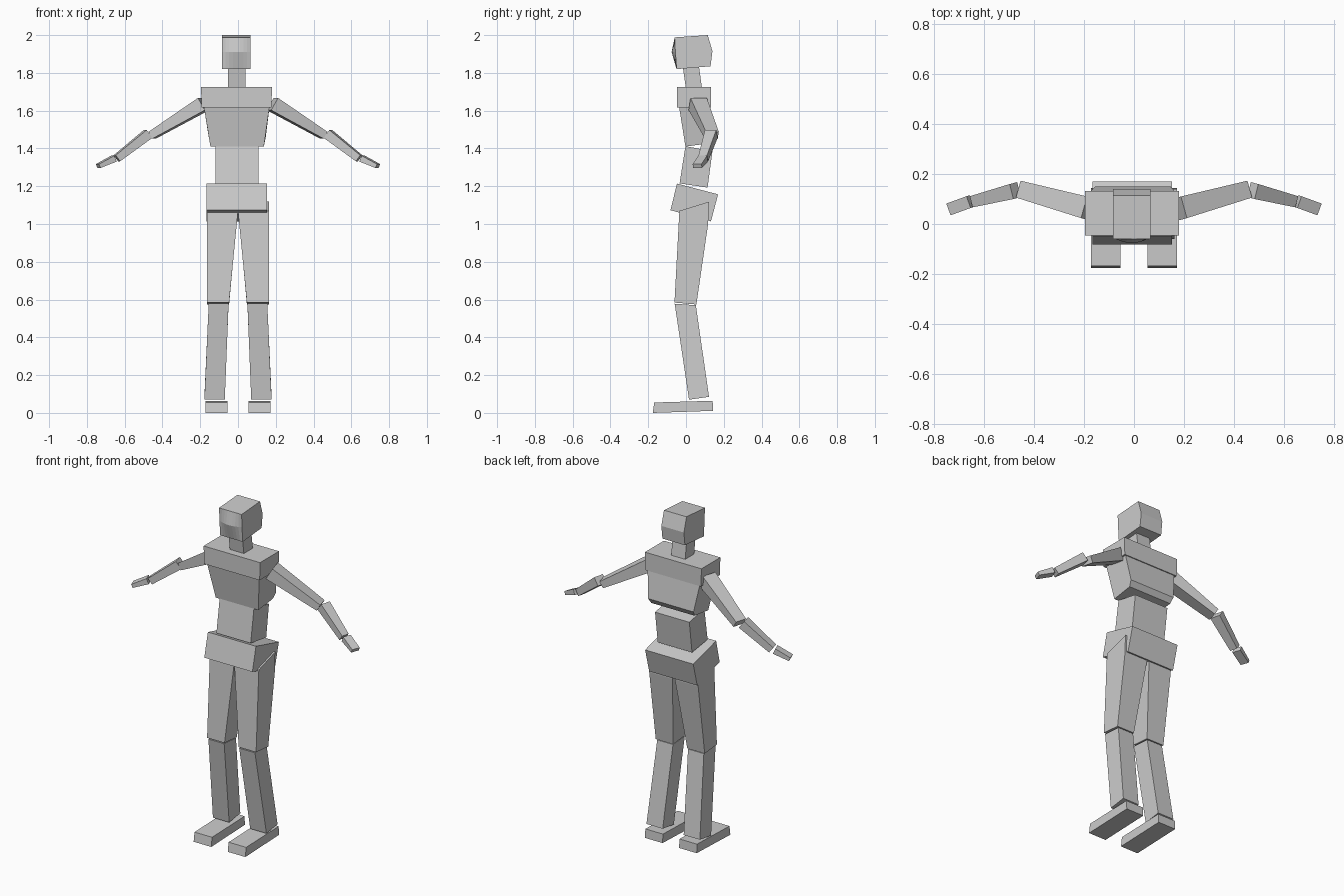
import bpy, bmesh, math
from mathutils import Vector

cube = bpy.data.objects.get("Cube")
if cube:
    bpy.data.objects.remove(cube, do_unlink=True)

grey = bpy.data.materials.new("plain grey")
grey.use_nodes = True
COL = (0.6, 0.6, 0.6, 1)
grey.diffuse_color = COL
grey.node_tree.nodes["Principled BSDF"].inputs["Base Color"].default_value = COL


def loft(name, rings, side=1):
    """Skin a row of equal-sized rings and cap both ends; side=-1 mirrors in x."""
    bm = bmesh.new()
    vs = [[bm.verts.new((p[0] * side, p[1], p[2])) for p in r] for r in rings]
    n = len(vs[0])
    for a, b in zip(vs, vs[1:]):
        for i in range(n):
            j = (i + 1) % n
            bm.faces.new((a[i], a[j], b[j], b[i]))
    bm.faces.new(vs[0])
    bm.faces.new(vs[-1])
    bmesh.ops.recalc_face_normals(bm, faces=bm.faces)
    mesh = bpy.data.meshes.new(name)
    bm.to_mesh(mesh)
    bm.free()
    mesh.materials.append(grey)
    ob = bpy.data.objects.new(name, mesh)
    bpy.context.collection.objects.link(ob)
    return ob


def block(name, profile, side=1):
    """Side profile of (y, z, x_min, x_max) points spanned across x."""
    loft(name, [[(p[2], p[0], p[1]) for p in profile],
                [(p[3], p[0], p[1]) for p in profile]], side)


def limb(name, a, size_a, b, size_b, side=1):
    """Tapered box between two points; each size is (depth, thickness)."""
    a, b = Vector(a), Vector(b)
    d = (b - a).normalized()
    across = Vector((0, 0, 1)).cross(d).normalized()
    up = d.cross(across)
    rings = []
    for c, (w, h) in ((a, size_a), (b, size_b)):
        rings.append([c + across * w / 2 * i + up * h / 2 * j
                      for i, j in ((-1, -1), (1, -1), (1, 1), (-1, 1))])
    loft(name, rings, side)


# Head: faceted block whose face bulges forward in the middle
rings = []
for i in range(9):
    t = i / 8
    x = -0.084 + 0.15 * t
    bulge = 0.02 * math.sin(math.pi * t)
    rings.append([(x, -0.06, 1.988), (x, 0.115, 2.0), (x, 0.14, 1.915),
                  (x, 0.13, 1.835), (x, -0.05, 1.82), (x, -0.056 - bulge, 1.91)])
loft("head", rings)

# Torso
block("neck", [(-0.018, 1.84, -0.053, 0.04), (0.068, 1.84, -0.053, 0.04),
               (0.087, 1.7, -0.053, 0.04), (0.002, 1.7, -0.053, 0.04)])
block("shoulders", [(-0.047, 1.724, -0.196, 0.18), (0.133, 1.724, -0.196, 0.18),
                    (0.133, 1.617, -0.192, 0.177), (-0.047, 1.617, -0.192, 0.177)])
block("chest", [(-0.038, 1.63, -0.182, 0.168), (0.125, 1.63, -0.182, 0.168),
                (0.15, 1.46, -0.155, 0.147), (0.13, 1.428, -0.148, 0.14),
                (-0.003, 1.41, -0.146, 0.137)])
block("waist", [(-0.003, 1.412, -0.12, 0.108), (0.14, 1.385, -0.12, 0.108),
                (0.114, 1.193, -0.12, 0.108), (-0.034, 1.215, -0.12, 0.108)])
block("pelvis", [(-0.048, 1.214, -0.167, 0.153), (0.17, 1.157, -0.167, 0.153),
                 (0.132, 1.014, -0.167, 0.153), (-0.082, 1.073, -0.167, 0.153)])

# Arms and legs, built once for each side
for label, s in (("left", 1), ("right", -1)):
    limb(label + "_upper_arm", (0.182, 0.062, 1.635), (0.09, 0.075),
         (0.454, 0.137, 1.47), (0.07, 0.042), s)
    limb(label + "_forearm", (0.476, 0.134, 1.477), (0.062, 0.052),
         (0.641, 0.092, 1.348), (0.046, 0.04), s)
    limb(label + "_hand", (0.657, 0.09, 1.346), (0.05, 0.034),
         (0.74, 0.06, 1.307), (0.05, 0.022), s)
    block(label + "_thigh", [(-0.035, 1.07, 0.0, 0.163), (0.122, 1.118, 0.0, 0.163),
                             (0.117, 1.0, 0.008, 0.163), (0.055, 0.574, 0.047, 0.163),
                             (-0.061, 0.584, 0.047, 0.163)], s)
    block(label + "_shin", [(-0.06, 0.578, 0.05, 0.155), (0.052, 0.57, 0.05, 0.155),
                            (0.122, 0.085, 0.07, 0.178), (0.016, 0.07, 0.07, 0.178)], s)
    block(label + "_foot", [(-0.168, 0.055, 0.055, 0.172), (0.141, 0.064, 0.055, 0.172),
                            (0.144, 0.011, 0.055, 0.172), (-0.176, 0.0, 0.055, 0.172)], s)
